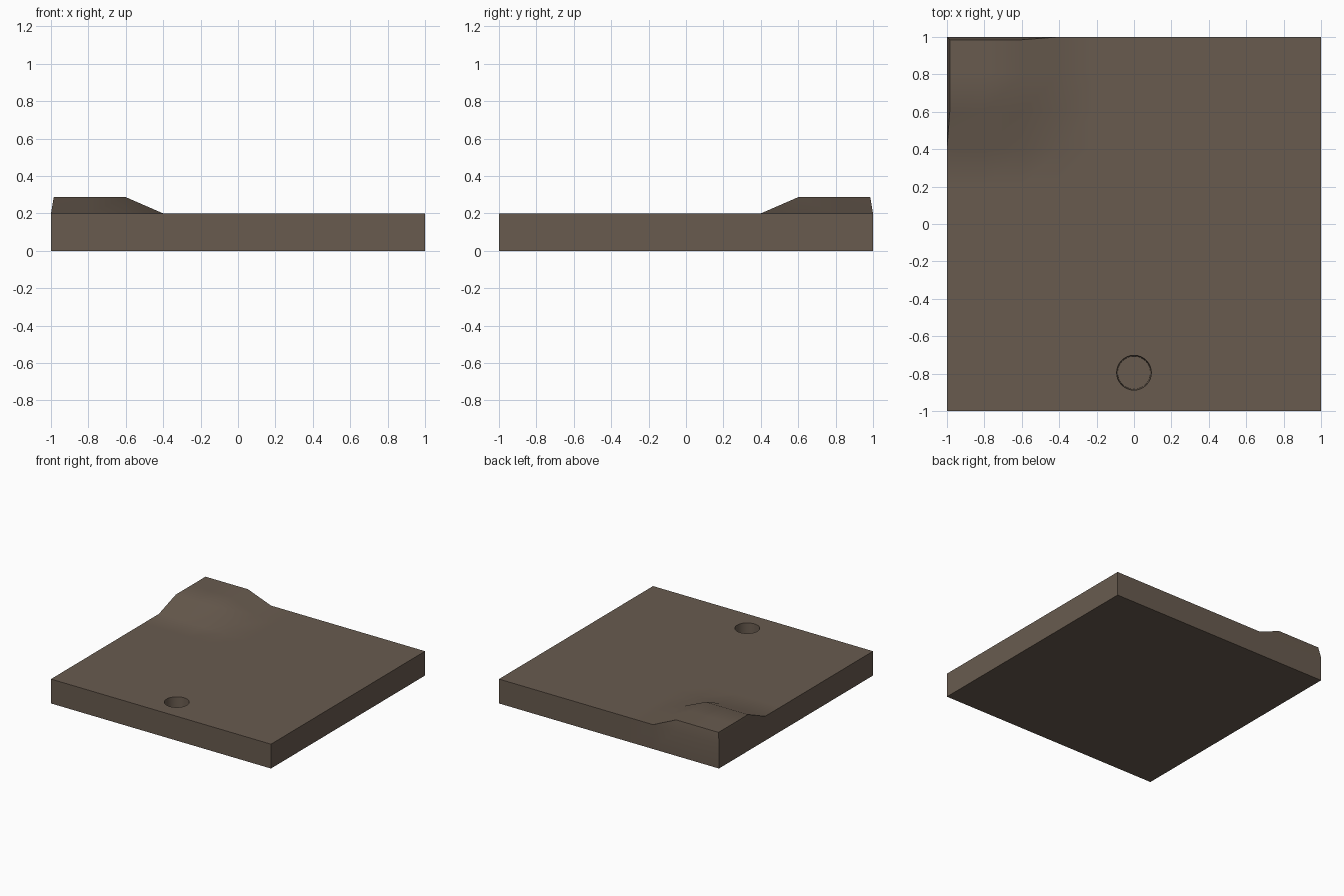
import bpy, bmesh
from mathutils import Matrix, Vector

if "Cube" in bpy.data.objects:
    bpy.data.objects.remove(bpy.data.objects["Cube"])

TOP = 0.2          # slab thickness
RISE = 0.287       # height of the raised corner
INSET = 0.015      # how far the raised rim leans inward

# Slab: gridded top, side walls and underside
bm = bmesh.new()
bmesh.ops.create_grid(bm, x_segments=10, y_segments=10, size=1,
                      matrix=Matrix.Translation((0, 0, TOP)))
top_verts = list(bm.verts)


def extrude_rim(edges, dz):
    ext = bmesh.ops.extrude_edge_only(bm, edges=edges)["geom"]
    verts = [g for g in ext if isinstance(g, bmesh.types.BMVert)]
    bmesh.ops.translate(bm, verts=verts, vec=(0, 0, dz))
    vs = set(verts)
    return [g for g in ext if isinstance(g, bmesh.types.BMEdge)
            and g.verts[0] in vs and g.verts[1] in vs]


rim = extrude_rim([e for e in bm.edges if e.is_boundary], 0)
base = extrude_rim(rim, -TOP)
bmesh.ops.contextual_create(bm, geom=base)

# Raised back-left corner, blending down over one grid cell
for v in top_verts:
    if v.co.x < -0.55 and v.co.y > 0.55:
        v.co.z = RISE
        v.co.x = max(v.co.x, -1 + INSET)
        v.co.y = min(v.co.y, 1 - INSET)
bmesh.ops.remove_doubles(bm, verts=bm.verts, dist=0.0005)
bmesh.ops.recalc_face_normals(bm, faces=bm.faces)
mesh = bpy.data.meshes.new("slab")
bm.to_mesh(mesh)
bm.free()
slab = bpy.data.objects.new("slab", mesh)
bpy.context.collection.objects.link(slab)

# Round blind hole near the front edge
DEPTH = 0.14
bpy.ops.mesh.primitive_cone_add(vertices=32, radius1=0.088, radius2=0.098,
                                depth=DEPTH * 2, location=(0, -0.795, TOP))
cutter = bpy.context.object
cutter.name = "hole_cutter"
cutter.hide_render = True
cut = slab.modifiers.new("hole", "BOOLEAN")
cut.operation = "DIFFERENCE"
cut.solver = "EXACT"
cut.object = cutter

bpy.ops.object.select_all(action="DESELECT")
slab.select_set(True)
bpy.context.view_layer.objects.active = slab
bpy.ops.object.modifier_apply(modifier="hole")
bpy.data.objects.remove(cutter)
bpy.ops.object.shade_smooth_by_angle(angle=0.55)

# Brown stone
mat = bpy.data.materials.new("brown_stone")
mat.diffuse_color = (0.14, 0.105, 0.078, 1)
mat.use_nodes = True
mat.node_tree.nodes["Principled BSDF"].inputs["Base Color"].default_value = mat.diffuse_color
slab.data.materials.clear()
slab.data.materials.append(mat)
